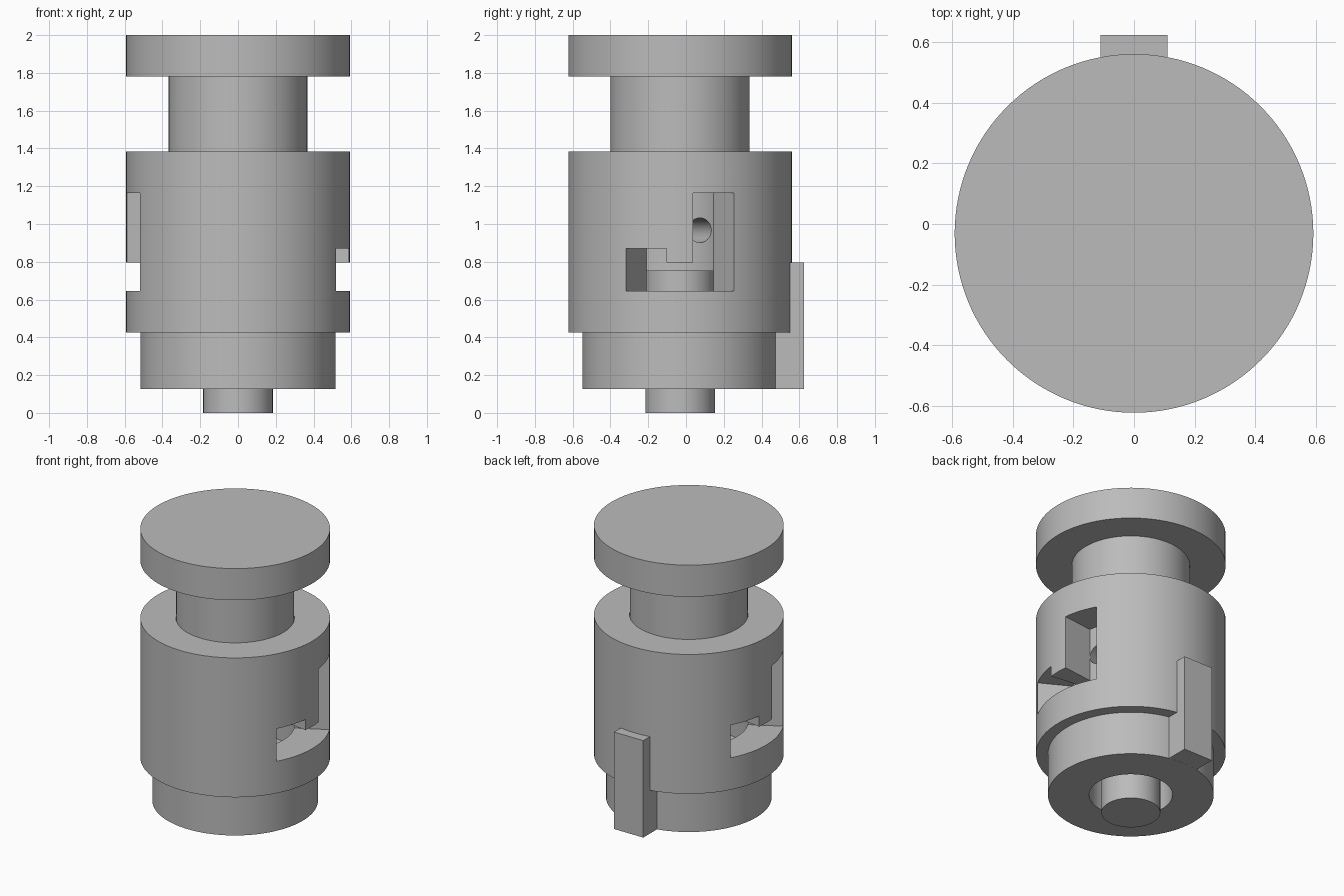
import bpy, bmesh, math
from mathutils import Matrix

AXIS_Y = -0.031
SEGMENTS = 128

default = bpy.data.objects.get("Cube")
if default:
    bpy.data.objects.remove(default)

grey = bpy.data.materials.new("light grey")
grey.use_nodes = True
colour = (0.5, 0.5, 0.5, 1)
grey.diffuse_color = colour
grey.node_tree.nodes["Principled BSDF"].inputs["Base Color"].default_value = colour


def make(name, bm):
    bmesh.ops.recalc_face_normals(bm, faces=bm.faces)
    mesh = bpy.data.meshes.new(name)
    bm.to_mesh(mesh)
    bm.free()
    mesh.materials.append(grey)
    obj = bpy.data.objects.new(name, mesh)
    bpy.context.collection.objects.link(obj)
    obj.location.y = AXIS_Y
    return obj


def lathe(name, profile, closed):
    """Revolve (radius, z) points about the vertical axis."""
    bm = bmesh.new()
    verts = [bm.verts.new((r, 0, z)) for r, z in profile]
    edges = [bm.edges.new(pair) for pair in zip(verts, verts[1:])]
    if closed:
        edges.append(bm.edges.new((verts[-1], verts[0])))
    bmesh.ops.spin(bm, geom=verts + edges, axis=(0, 0, 1), cent=(0, 0, 0),
                   angle=math.tau, steps=SEGMENTS, use_duplicate=False)
    bmesh.ops.remove_doubles(bm, verts=bm.verts, dist=1e-5)
    return make(name, bm)


def cut(obj, cutter):
    cutter.hide_render = True
    mod = obj.modifiers.new("cut", "BOOLEAN")
    mod.operation = "DIFFERENCE"
    mod.solver = "EXACT"
    mod.object = cutter
    bpy.context.view_layer.objects.active = obj
    bpy.ops.object.modifier_apply(modifier=mod.name)
    bpy.data.objects.remove(cutter)


def smooth(obj):
    bpy.ops.object.select_all(action="DESELECT")
    obj.select_set(True)
    bpy.context.view_layer.objects.active = obj
    bpy.ops.object.shade_smooth_by_angle(angle=math.radians(30))


# Sleeve: stepped outside, wide bore above a narrower one
housing = lathe("housing", [(0.26, 0.127), (0.517, 0.127), (0.517, 0.425), (0.592, 0.425),
                            (0.592, 1.385), (0.37, 1.385), (0.37, 0.43), (0.26, 0.43)], True)

# Plunger: cap, neck and thin pin on one axis
plunger = lathe("plunger", [(0, 0), (0.184, 0), (0.184, 0.75), (0.368, 0.75),
                            (0.368, 1.782), (0.592, 1.782), (0.592, 2), (0, 2)], False)

# Bayonet slots: one outline of (angle, z), on both sides
outline = [(-29, 0.645), (28.7, 0.645), (28.7, 1.165), (6.5, 1.165),
           (6.5, 0.797), (-7.1, 0.797), (-7.1, 0.87), (-29, 0.87)]
bm = bmesh.new()
for side in (0, 180):
    rings = []
    for radius in (0.3, 0.9):
        rings.append([bm.verts.new((radius * math.cos(math.radians(a + side)),
                                    radius * math.sin(math.radians(a + side)), z))
                      for a, z in outline])
    inner, outer = rings
    for i in range(len(outline)):
        j = (i + 1) % len(outline)
        bm.faces.new((inner[i], inner[j], outer[j], outer[i]))
    bm.faces.new(inner)
    bm.faces.new(outer)
cut(housing, make("slot_cutter", bm))

# Cross hole through the plunger, behind the tall part of each slot
bm = bmesh.new()
turn = Matrix.Rotation(math.radians(16.5), 4, "Z") @ Matrix.Rotation(math.pi / 2, 4, "Y")
bmesh.ops.create_cone(bm, cap_ends=True, segments=32, radius1=0.065, radius2=0.065, depth=1,
                      matrix=Matrix.Translation((0, 0, 0.967)) @ turn)
cut(plunger, make("hole_cutter", bm))

# Locating key on the back
bm = bmesh.new()
bmesh.ops.create_cube(bm, size=1)
bmesh.ops.scale(bm, vec=(0.222, 0.2, 0.668), verts=bm.verts)
bmesh.ops.translate(bm, vec=(0, 0.555, 0.4615), verts=bm.verts)
make("locating_key", bm)

smooth(housing)
smooth(plunger)
